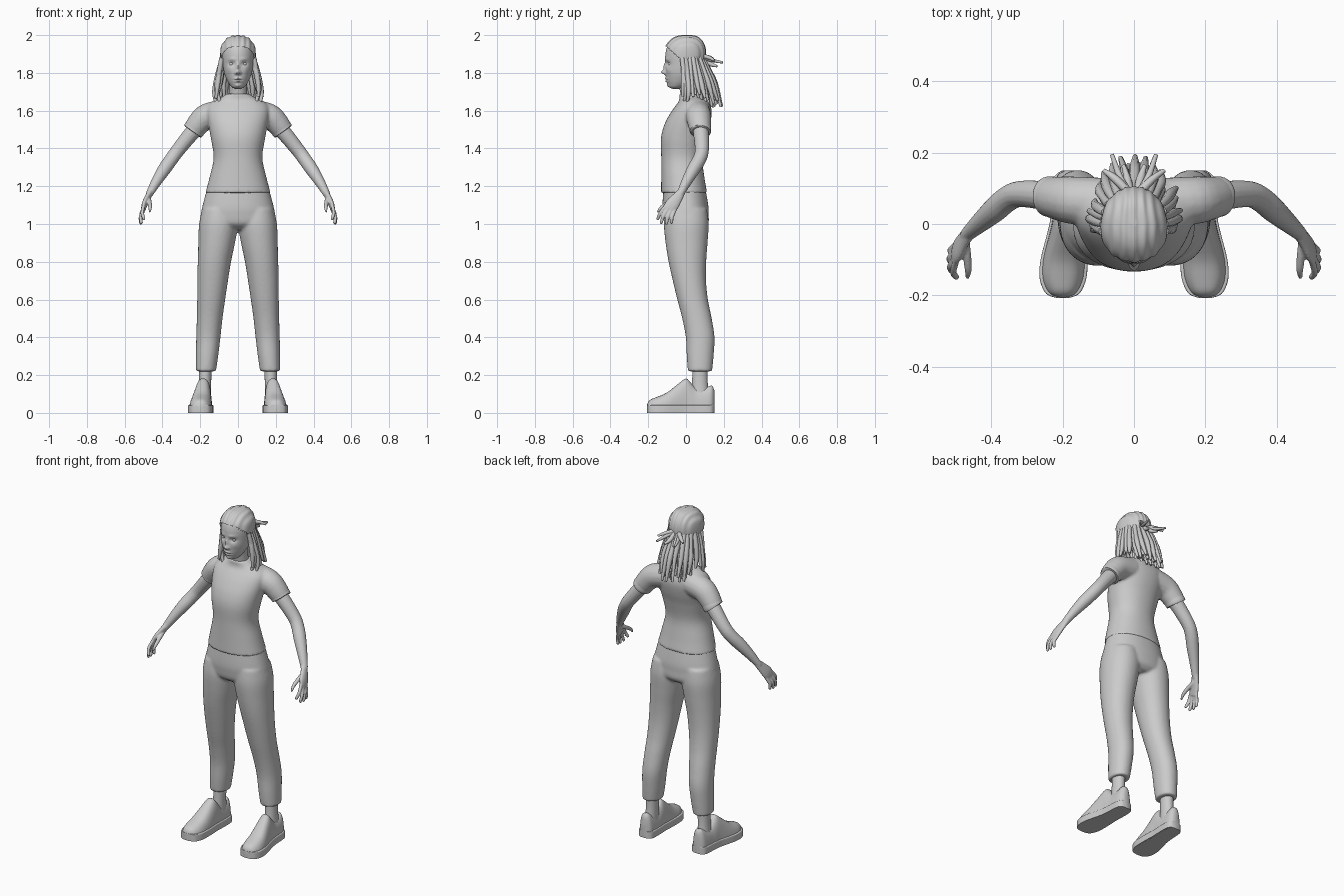
import bpy, bmesh, math, random
from mathutils import Vector

if "Cube" in bpy.data.objects:
    bpy.data.objects.remove(bpy.data.objects["Cube"])
random.seed(4)
TAU = 2 * math.pi


def spline(rows, n):
    """Catmull-Rom resampling of parameter rows."""
    out = []
    for i in range(len(rows) - 1):
        a, b, c, d = (rows[max(i - 1, 0)], rows[i], rows[i + 1], rows[min(i + 2, len(rows) - 1)])
        for k in range(n):
            t = k / n
            out.append(tuple(0.5 * (2 * q + (r - p) * t + (2 * p - 5 * q + 4 * r - s) * t * t
                             + (3 * q - p - 3 * r + s) * t ** 3) for p, q, r, s in zip(a, b, c, d)))
    return out + [tuple(rows[-1])]


def power(v, p):
    return math.copysign(abs(v) ** p, v)


def body(rows, n=6, seg=48, p=1.0):
    """Horizontal rings from rows of z, centre x, half width, front y, back y."""
    return [[Vector((cx + hw * power(math.sin(TAU * i / seg), p),
                     (f + b) / 2 - (b - f) / 2 * power(math.cos(TAU * i / seg), p), z))
             for i in range(seg)] for z, cx, hw, f, b in spline(rows, n)]


def tube(rows, n=4, seg=16, ref=(0, 1, 0.2)):
    """Swept rings from rows of x, y, z, radius and optional second radius."""
    rows = spline([r if len(r) == 5 else (*r, r[3]) for r in rows], n)
    pts = [Vector(r[:3]) for r in rows]
    rings = []
    for i, r in enumerate(rows):
        d = (pts[min(i + 1, len(pts) - 1)] - pts[max(i - 1, 0)]).normalized()
        b = Vector(ref)
        b = (b - d * b.dot(d)).normalized()
        c = d.cross(b)
        rings.append([pts[i] + b * r[3] * math.cos(TAU * k / seg) + c * r[4] * math.sin(TAU * k / seg)
                      for k in range(seg)])
    return rings


def flip(shell):
    return [[Vector((-v.x, v.y, v.z)) for v in ring] for ring in shell]


def both(shells):
    return shells + [flip(s) for s in shells]


def make(name, shells, voxel=0, smooth=4, keep=None):
    """Skin capped shells into one object, optionally fused by a voxel remesh."""
    bm = bmesh.new()
    for shell in shells:
        rings = [[bm.verts.new(v) for v in ring] for ring in shell]
        m = len(rings[0])
        for a, b in zip(rings, rings[1:]):
            for i in range(m):
                bm.faces.new((a[i], a[(i + 1) % m], b[(i + 1) % m], b[i]))
        bm.faces.new(rings[0][::-1])
        bm.faces.new(rings[-1])
    bmesh.ops.recalc_face_normals(bm, faces=bm.faces)
    if keep:
        bmesh.ops.delete(bm, geom=[f for f in bm.faces if not keep(f.calc_center_median())], context='FACES')
    me = bpy.data.meshes.new(name)
    bm.to_mesh(me)
    bm.free()
    ob = bpy.data.objects.new(name, me)
    bpy.context.collection.objects.link(ob)
    if voxel:
        rm = ob.modifiers.new("fuse", 'REMESH')
        rm.mode, rm.voxel_size, rm.use_smooth_shade = 'VOXEL', voxel, True
        sm = ob.modifiers.new("soften", 'SMOOTH')
        sm.factor, sm.iterations = 0.5, smooth
    return ob


# Shirt: torso fused with short sleeves
torso = body([(1.165, 0, .172, -.132, .112), (1.25, 0, .15, -.131, .097), (1.35, 0, .129, -.131, .087),
              (1.45, 0, .143, -.133, .105), (1.52, 0, .156, -.117, .125), (1.58, 0, .166, -.087, .136),
              (1.62, 0, .163, -.06, .132), (1.65, 0, .135, -.038, .118), (1.67, 0, .09, -.034, .092),
              (1.69, 0, .06, -.036, .072)], p=.92)
sleeve = tube([(.08, .06, 1.59, .07), (.165, .066, 1.57, .068), (.21, .072, 1.53, .062), (.238, .077, 1.492, .056)])
make("shirt", [torso] + both([sleeve]), .008, 4)
cuff = tube([(.225, .075, 1.51, .057), (.237, .077, 1.494, .057), (.24, .077, 1.49, .054)], seg=32)
make("sleeve_hem", both([cuff]))

# Trousers: pelvis fused with two legs
pelvis = body([(.97, 0, .12, -.07, .09), (1.0, 0, .195, -.11, .118), (1.05, 0, .196, -.122, .12),
               (1.1, 0, .187, -.125, .118), (1.2, 0, .16, -.118, .1)], p=.92)
leg = body([(.22, .17, .053, .01, .138), (.3, .164, .059, .004, .146), (.4, .157, .064, -.001, .151),
            (.5, .15, .068, -.02, .136), (.6, .142, .074, -.046, .116), (.7, .134, .081, -.07, .106),
            (.8, .125, .088, -.092, .107), (.9, .113, .097, -.108, .114), (1.0, .103, .103, -.117, .12),
            (1.08, .1, .09, -.11, .11)], p=.95)
make("trousers", [pelvis] + both([leg]), .008, 5)

# Ankles
make("ankle", both([body([(.08, .178, .035, .025, .125), (.16, .175, .033, .032, .115), (.26, .173, .034, .035, .115)])]))

# Shoes: half-round stations along y on a flat sole
SHOE = [(-.207, .2, .012, .04), (-.2, .2, .034, .058), (-.185, .2, .048, .072), (-.15, .199, .06, .086),
        (-.1, .196, .06, .108), (-.04, .189, .052, .155), (0, .185, .046, .182), (.025, .183, .045, .16),
        (.055, .181, .044, .132), (.1, .18, .043, .132), (.135, .179, .037, .145), (.15, .178, .018, .12)]


def shoe(extra, exponent, height=None, n=22):
    rings = []
    for y, cx, hw, h in spline(SHOE, 3):
        rings.append([Vector((cx + (hw + extra) * power(math.cos(math.pi * i / n), exponent), y,
                              (height or h) * abs(math.sin(math.pi * i / n)) ** exponent)) for i in range(n + 1)])
    return rings


make("shoe_upper", both([shoe(0, .75)]))
make("shoe_sole", both([shoe(.006, .12, .042)]))

# Arms with hands
arm = tube([(.19, .072, 1.54, .043), (.25, .08, 1.475, .041), (.32, .084, 1.388, .037), (.355, .07, 1.34, .036),
            (.39, .04, 1.29, .035), (.43, .005, 1.228, .028), (.462, -.024, 1.172, .021), (.47, -.033, 1.155, .019)])
across = Vector((0, -.89, .45))
palm = tube([(.458, -.018, 1.18, .019, .018), (.476, -.042, 1.145, .028, .016), (.494, -.072, 1.105, .037, .015),
             (.503, -.09, 1.075, .034, .011)], ref=across)
hand = [arm, palm]
tips = [(.496, -.152, 1.022), (.512, -.134, 1.0), (.515, -.105, .996), (.511, -.077, 1.0)]
for i, tip in enumerate(tips):
    root = Vector((.5, -.083, 1.085)) + across * (.027 - .018 * i)
    mid = (root + Vector(tip)) / 2 + Vector((.009, -.006, 0))
    hand.append(tube([(*root, .0095), (*mid, .0095), (*(mid.lerp(Vector(tip), .8)), .0085), (*tip, .004)], seg=10))
hand.append(tube([(.474, -.045, 1.135, .013), (.468, -.09, 1.113, .012), (.465, -.13, 1.088, .01),
                  (.467, -.152, 1.062, .005)], seg=10))
make("arm", both(hand), .004, 3)

# Neck
make("neck", [body([(1.6, 0, .055, -.02, .1), (1.66, 0, .05, -.025, .075), (1.72, 0, .047, -.035, .06),
                    (1.79, 0, .05, -.05, .06)])])

# Head: lofted skull with sculpted facial bumps
HEAD = [(1.716, 0, .016, -.072, -.035), (1.724, 0, .032, -.088, -.01), (1.74, 0, .046, -.096, .02),
        (1.765, 0, .06, -.104, .055), (1.80, 0, .073, -.108, .078), (1.85, 0, .081, -.109, .093),
        (1.90, 0, .084, -.109, .099), (1.94, 0, .077, -.098, .092), (1.97, 0, .057, -.072, .073),
        (1.985, 0, .034, -.042, .048), (1.99, 0, .006, -.005, .012)]
# x, z, x spread, z spread, forward push
BUMPS = [(0, 1.803, .012, .011, .022), (0, 1.83, .009, .022, .011), (.012, 1.799, .006, .006, .008),
         (.033, 1.848, .017, .011, -.011), (.03, 1.873, .02, .008, .004), (0, 1.77, .018, .005, .008),
         (0, 1.755, .016, .005, .008), (0, 1.7625, .02, .002, -.004), (0, 1.733, .017, .01, .006),
         (.045, 1.815, .018, .018, .004)]


def sculpt(v):
    if v.y < -.02:
        push = 0
        for x, z, sx, sz, amp in BUMPS:
            push += amp * math.exp(-((abs(v.x) - x) / sx) ** 2 - ((v.z - z) / sz) ** 2)
        v.y -= push
    return v


make("head", [[[sculpt(v) for v in ring] for ring in body(HEAD, 9, 112)]])
for s in (-1, 1):
    for name, loc, size in (("eye", (.033, -.08, 1.848), (.014, .014, .014)),
                            ("ear", (.083, .005, 1.835), (.01, .02, .032))):
        bpy.ops.mesh.primitive_uv_sphere_add(segments=20, ring_count=12, radius=1, location=(s * loc[0], *loc[1:]))
        bpy.context.object.name = name
        bpy.context.object.scale = size

# Hair cap: ridged rows swept back from the hairline
centre = Vector((0, 0, 1.85))


def ridge(v):
    k = 1.065 + .016 * math.cos(v.x * TAU / .026 * (1 + max(v.y, 0) * 3))
    w = centre + (v - centre) * k
    w.x *= 1.05
    return w


make("hair_cap", [[[ridge(v) for v in ring] for ring in body(HEAD, 6, 112)]],
     keep=lambda c: c.z > 1.76 and (c.z > 1.945 or c.y > -.11 + 1.1 * (1.945 - c.z)))


# Hair locks hanging round the back and sides
def lock(points, r):
    rows = [(*p, r * random.uniform(.85, 1.15)) for p in points]
    rows[-1] = (*points[-1], r * .5)
    return tube(rows, 4, 8, ref=(.3, .5, .1))


locks = []
for layer, (count, spread) in enumerate([(15, 105), (13, 95), (9, 70)]):
    for i in range(count):
        a = math.radians(-spread + 2 * spread * i / (count - 1) + random.uniform(-4, 4))
        s, c = math.sin(a), math.cos(a)
        reach = 1 - .14 * layer
        drop = 1.675 - .05 * max(c, 0) + random.uniform(-.015, .025)
        locks.append(lock([(s * .08, .015 + c * .075, 1.88 - .02 * layer),
                           (s * .1 * reach, .02 + c * .105 * reach, 1.81),
                           (s * .112 * reach, .025 + c * .13 * reach, 1.74),
                           (s * .12 * reach + random.uniform(-.012, .012), .03 + c * .16 * reach, drop)], .0135))
for s in (-1, 1):
    locks.append(lock([(s * .085, -.02, 1.88), (s * .1, -.012, 1.8), (s * .112, 0, 1.71), (s * .088, -.012, 1.625)], .013))
    locks.append(lock([(s * .086, 0, 1.87), (s * .108, .008, 1.79), (s * .125, .015, 1.7), (s * .118, .005, 1.64)], .013))
    # Tied-back tips sticking out behind
    for x, y, z in ((.062, .195, 1.855), (.03, .165, 1.835), (.085, .15, 1.865)):
        locks.append(lock([(s * .012, .085, 1.89), (s * x * .6, .125, z + .015), (s * x, y, z)], .012))
make("hair_locks", locks)

# Smooth shading with sharp creases kept
bpy.ops.object.select_all(action='SELECT')
bpy.context.view_layer.objects.active = bpy.context.selected_objects[0]
bpy.ops.object.shade_smooth_by_angle(angle=math.radians(50))
